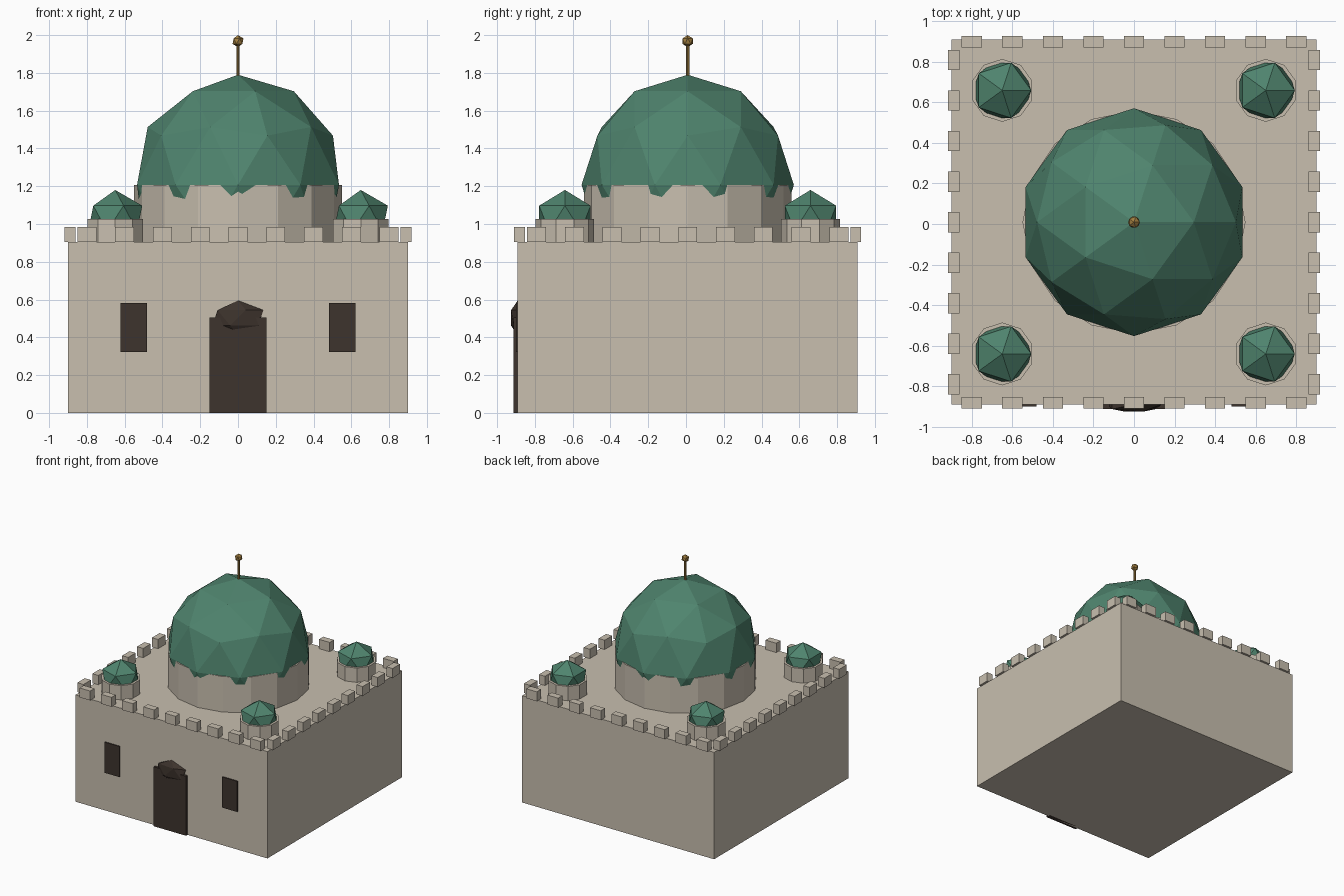
import bpy
import bmesh
from mathutils import Matrix

cube = bpy.data.objects.get("Cube")
if cube:
    bpy.data.objects.remove(cube, do_unlink=True)

OFF = 0.009      # the porch relief pushes the building slightly back
HALF = 0.9       # half width of the walls
ROOF = 0.906     # roof height


def material(name, rgb):
    m = bpy.data.materials.new(name)
    m.use_nodes = True
    m.diffuse_color = (*rgb, 1)
    bsdf = m.node_tree.nodes["Principled BSDF"]
    bsdf.inputs["Base Color"].default_value = (*rgb, 1)
    bsdf.inputs["Roughness"].default_value = 0.8
    return m


stone = material("pale stone", (0.58, 0.52, 0.43))
green = material("dome green", (0.078, 0.23, 0.155))
dark = material("dark wood", (0.047, 0.033, 0.026))
gold = material("gold", (0.36, 0.21, 0.05))


def finish(name, bm, mat):
    mesh = bpy.data.meshes.new(name)
    bm.to_mesh(mesh)
    bm.free()
    mesh.materials.append(mat)
    obj = bpy.data.objects.new(name, mesh)
    obj.location.y = OFF
    bpy.context.scene.collection.objects.link(obj)
    return obj


def add_box(bm, centre, size):
    bmesh.ops.create_cube(bm, size=1, matrix=Matrix.Translation(centre) @ Matrix.Diagonal((*size, 1)))


def box(name, centre, size, mat):
    bm = bmesh.new()
    add_box(bm, centre, size)
    return finish(name, bm, mat)


def drum(name, x, y, z0, z1, radius, sides, mat):
    bm = bmesh.new()
    bmesh.ops.create_cone(bm, cap_ends=True, segments=sides, radius1=radius, radius2=radius,
                          depth=z1 - z0, matrix=Matrix.Translation((x, y, (z0 + z1) / 2)))
    return finish(name, bm, mat)


def ball(name, centre, radii, level, mat):
    bm = bmesh.new()
    bmesh.ops.create_icosphere(bm, subdivisions=level, radius=1,
                               matrix=Matrix.Translation(centre) @ Matrix.Diagonal((*radii, 1)))
    return finish(name, bm, mat)


# Main hall
box("walls", (0, 0, ROOF / 2), (2 * HALF, 2 * HALF, ROOF), stone)

# Battlements along all four edges
bm = bmesh.new()
for i in range(-4, 5):
    for s in (-1, 1):
        add_box(bm, (i * 0.2, s * 0.89, 0.945), (0.1, 0.057, 0.08))
        add_box(bm, (s * 0.89, i * 0.2, 0.945), (0.057, 0.1, 0.08))
finish("battlements", bm, stone)

# Central dome on its drum, with finial
drum("main_drum", 0, 0, ROOF - 0.01, 1.207, 0.55, 16, stone)
ball("main_dome", (0, 0, 1.207), (0.562, 0.562, 0.583), 2, green)
drum("finial_rod", 0, 0, 1.75, 1.96, 0.009, 8, gold)
ball("finial_ball", (0, 0, 1.968), (0.032, 0.032, 0.032), 1, gold)

# Corner turrets
for side, x in (("left", 0.65), ("right", -0.65)):
    for end, y in (("front", -0.65), ("back", 0.65)):
        drum(f"{end}_{side}_turret", x, y, ROOF - 0.01, 1.027, 0.155, 10, stone)
        ball(f"{end}_{side}_turret_dome", (x, y, 1.03), (0.16, 0.16, 0.15), 1, green)

# Front door with its arch, and windows
box("door", (0, -HALF, 0.252), (0.304, 0.042, 0.504), dark)
ball("door_arch", (0, -HALF, 0.503), (0.15, 0.041, 0.092), 1, dark)
for side, x in (("left", 0.552), ("right", -0.552)):
    box(f"{side}_window", (x, -HALF, 0.453), (0.142, 0.018, 0.26), dark)
